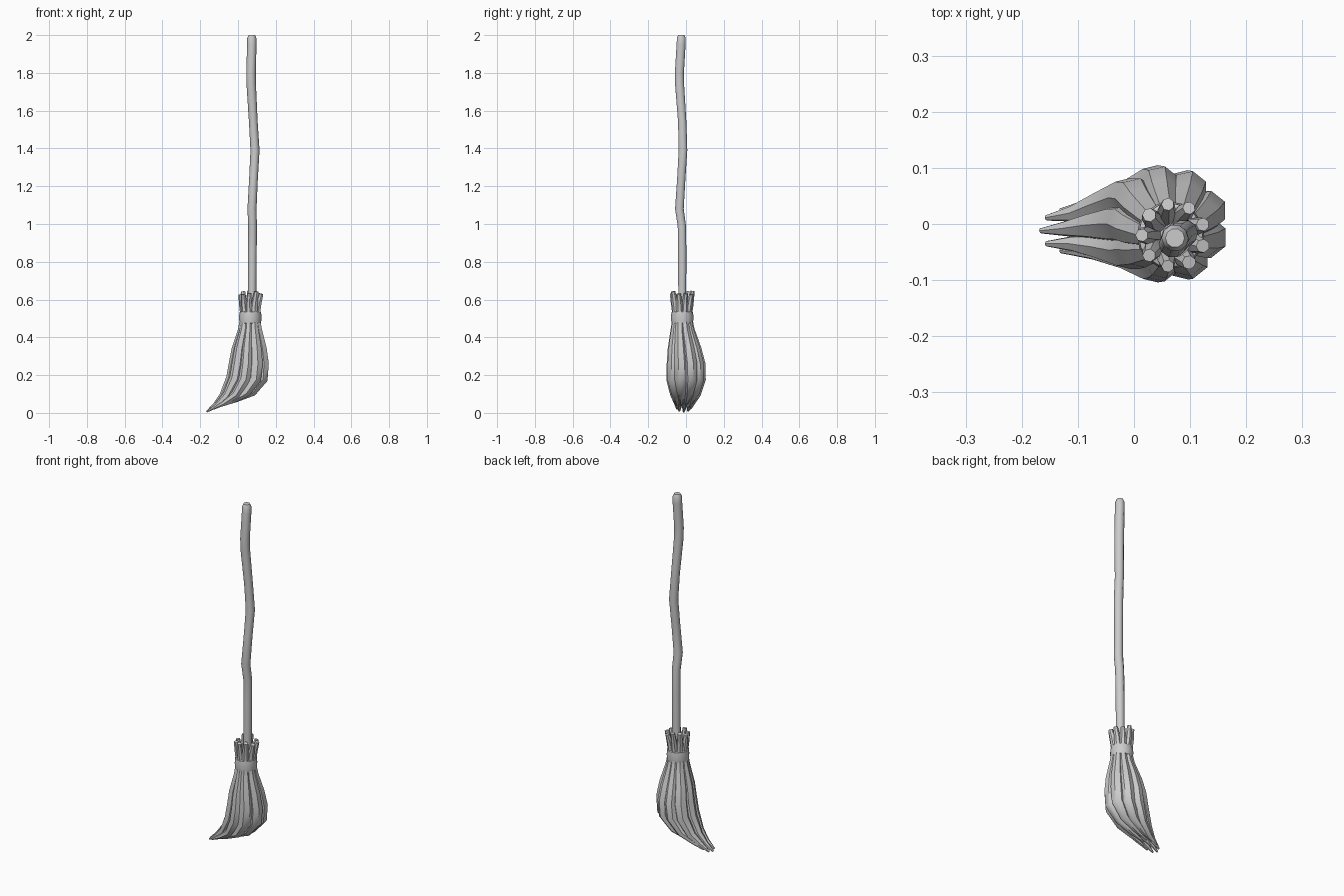
import bpy, bmesh, math, random
from mathutils import Vector

if "Cube" in bpy.data.objects:
    bpy.data.objects.remove(bpy.data.objects["Cube"])

random.seed(4)


def tube(name, path, sides=8):
    """Sweep a ring along (x, y, z, radius) points and cap both ends."""
    pts = [Vector(p[:3]) for p in path]
    bm = bmesh.new()
    rings = []
    for i, p in enumerate(pts):
        t = (pts[min(i + 1, len(pts) - 1)] - pts[max(i - 1, 0)]).normalized()
        u = Vector((0, 1, 0)).cross(t).normalized()
        v = t.cross(u)
        ring = []
        for k in range(sides):
            a = 2 * math.pi * k / sides
            ring.append(bm.verts.new(p + path[i][3] * (u * math.cos(a) + v * math.sin(a))))
        rings.append(ring)
    for r0, r1 in zip(rings, rings[1:]):
        for k in range(sides):
            n = (k + 1) % sides
            bm.faces.new((r0[k], r0[n], r1[n], r1[k]))
    bm.faces.new(rings[0])
    bm.faces.new(rings[-1])
    return finish(name, bm)


def finish(name, bm):
    bmesh.ops.recalc_face_normals(bm, faces=bm.faces)
    me = bpy.data.meshes.new(name)
    bm.to_mesh(me)
    bm.free()
    ob = bpy.data.objects.new(name, me)
    bpy.context.collection.objects.link(ob)
    bpy.ops.object.select_all(action='DESELECT')
    ob.select_set(True)
    bpy.context.view_layer.objects.active = ob
    bpy.ops.object.shade_smooth_by_angle(angle=math.radians(50))
    return ob


# Crooked wooden handle
tube("handle", [
    (0.070, -0.020, 0.46, 0.022), (0.075, -0.020, 0.65, 0.022),
    (0.076, -0.020, 0.85, 0.023), (0.077, -0.022, 0.99, 0.023),
    (0.074, -0.035, 1.08, 0.024), (0.082, -0.025, 1.24, 0.023),
    (0.090, -0.016, 1.39, 0.024), (0.081, -0.020, 1.54, 0.023),
    (0.070, -0.034, 1.74, 0.025), (0.069, -0.035, 1.80, 0.025),
    (0.073, -0.026, 1.95, 0.025), (0.073, -0.025, 1.985, 0.024),
    (0.073, -0.025, 2.00, 0.017)], 10)

# Bristle bundle levels: centre x, y, z, spread x, y, strand radius, z slope
LEVELS = [
    (0.070, -0.020, 0.635, 0.056, 0.056, 0.012, 0.0),
    (0.066, -0.020, 0.580, 0.045, 0.045, 0.017, 0.0),
    (0.065, -0.020, 0.510, 0.034, 0.034, 0.019, 0.0),
    (0.065, -0.018, 0.440, 0.042, 0.042, 0.024, 0.0),
    (0.062, -0.008, 0.340, 0.064, 0.060, 0.032, 0.0),
    (0.060, 0.000, 0.260, 0.074, 0.070, 0.036, 0.0),
    (0.050, 0.000, 0.180, 0.080, 0.073, 0.035, 0.0),
    (0.002, -0.003, 0.100, 0.078, 0.058, 0.025, 0.012),
    (-0.065, -0.008, 0.055, 0.055, 0.042, 0.015, 0.015),
    (-0.123, -0.012, 0.024, 0.043, 0.036, 0.005, 0.018)]

# Outer strands, swept toward -x at the bottom
COUNT = 9
for i in range(COUNT):
    a = math.pi + 2 * math.pi * i / COUNT
    c, s = math.cos(a), math.sin(a)
    swell = random.uniform(0.94, 1.06)
    lift = random.uniform(-0.01, 0.012)
    path = []
    for n, (x, y, z, rx, ry, r, slope) in enumerate(LEVELS):
        dz = lift if n == 0 else 0
        path.append((x + rx * c, y + ry * s, z + slope * c + dz, r * swell))
    tube("bristle_strand_%d" % (i + 1), path, 7)

# Inner strand fills the middle of the bundle
tube("bristle_core", [(x, y, z + 0.004, max(r, rx * 0.6) if n < 7 else r)
                      for n, (x, y, z, rx, ry, r, slope) in enumerate(LEVELS) if n > 1], 8)

# Binding band around the bundle
bm = bmesh.new()
profile = [(0.048, 0.472), (0.057, 0.476), (0.060, 0.505),
           (0.057, 0.534), (0.048, 0.538)]
SEG = 16
rings = [[bm.verts.new((0.065 + r * math.cos(2 * math.pi * k / SEG),
                        -0.020 + r * math.sin(2 * math.pi * k / SEG), z))
          for k in range(SEG)] for r, z in profile]
for j in range(len(rings)):
    r0, r1 = rings[j], rings[(j + 1) % len(rings)]
    for k in range(SEG):
        n = (k + 1) % SEG
        bm.faces.new((r0[k], r0[n], r1[n], r1[k]))
finish("binding_band", bm)
